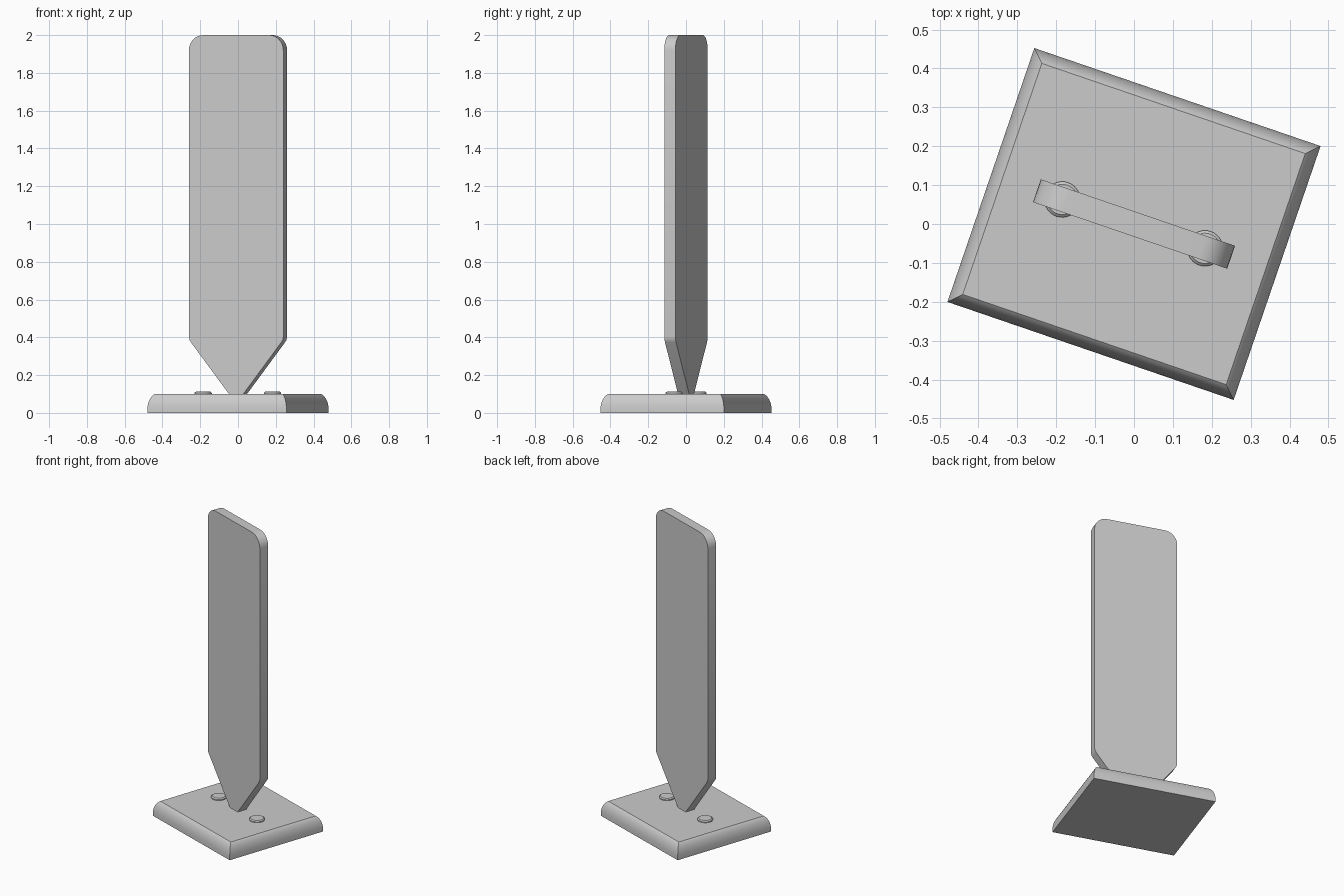
import bpy, bmesh, math
from mathutils import Matrix

if "Cube" in bpy.data.objects:
    bpy.data.objects.remove(bpy.data.objects["Cube"])

YAW = Matrix.Rotation(math.radians(-18.9), 4, 'Z')


def skin(name, loops):
    """Join equal-length vertex loops with quads and cap both ends."""
    bm = bmesh.new()
    rings = [[bm.verts.new(p) for p in loop] for loop in loops]
    n = len(rings[0])
    for a, b in zip(rings, rings[1:]):
        for i in range(n):
            j = (i + 1) % n
            bm.faces.new((a[i], a[j], b[j], b[i]))
    bm.faces.new(rings[0])
    bm.faces.new(rings[-1])
    bmesh.ops.recalc_face_normals(bm, faces=bm.faces)
    bmesh.ops.transform(bm, matrix=YAW, verts=bm.verts)
    mesh = bpy.data.meshes.new(name)
    bm.to_mesh(mesh)
    bm.free()
    ob = bpy.data.objects.new(name, mesh)
    bpy.context.collection.objects.link(ob)
    bpy.ops.object.select_all(action='DESELECT')
    ob.select_set(True)
    bpy.context.view_layer.objects.active = ob
    bpy.ops.object.shade_smooth_by_angle(angle=math.radians(25))
    return ob


# Base plate: rectangle with rounded upper edges (inset, height)
profile = [(0, 0), (0, 0.03), (0.003, 0.05), (0.009, 0.07),
           (0.017, 0.085), (0.024, 0.094), (0.031, 0.1)]
HX, HY = 0.389, 0.345
skin("base_plate", [[(sx * (HX - d), sy * (HY - d), z)
                     for sx, sy in ((-1, -1), (1, -1), (1, 1), (-1, 1))]
                    for d, z in profile])

# Upright panel: half outline, mirrored, then given thickness
W, R, T = 0.264, 0.08, 0.031
half = [(0.04, 0.1), (W - 0.011, 0.374), (W - 0.003, 0.387), (W, 0.402)]
half += [(W - R + R * math.cos(a), 2 - R + R * math.sin(a))
         for a in (math.pi / 2 * i / 8 for i in range(9))]
outline = half + [(-x, z) for x, z in reversed(half)]
skin("upright_panel", [[(x, y, z) for x, z in outline] for y in (-T, T)])

# Fastener heads: low chamfered discs either side of the panel foot
for side, x in (("left", -0.195), ("right", 0.193)):
    skin(side + "_bolt_head",
         [[(x + r * math.cos(a), r * math.sin(a), z)
           for a in (2 * math.pi * i / 32 for i in range(32))]
          for r, z in ((0.046, 0.098), (0.046, 0.106), (0.039, 0.112))])
